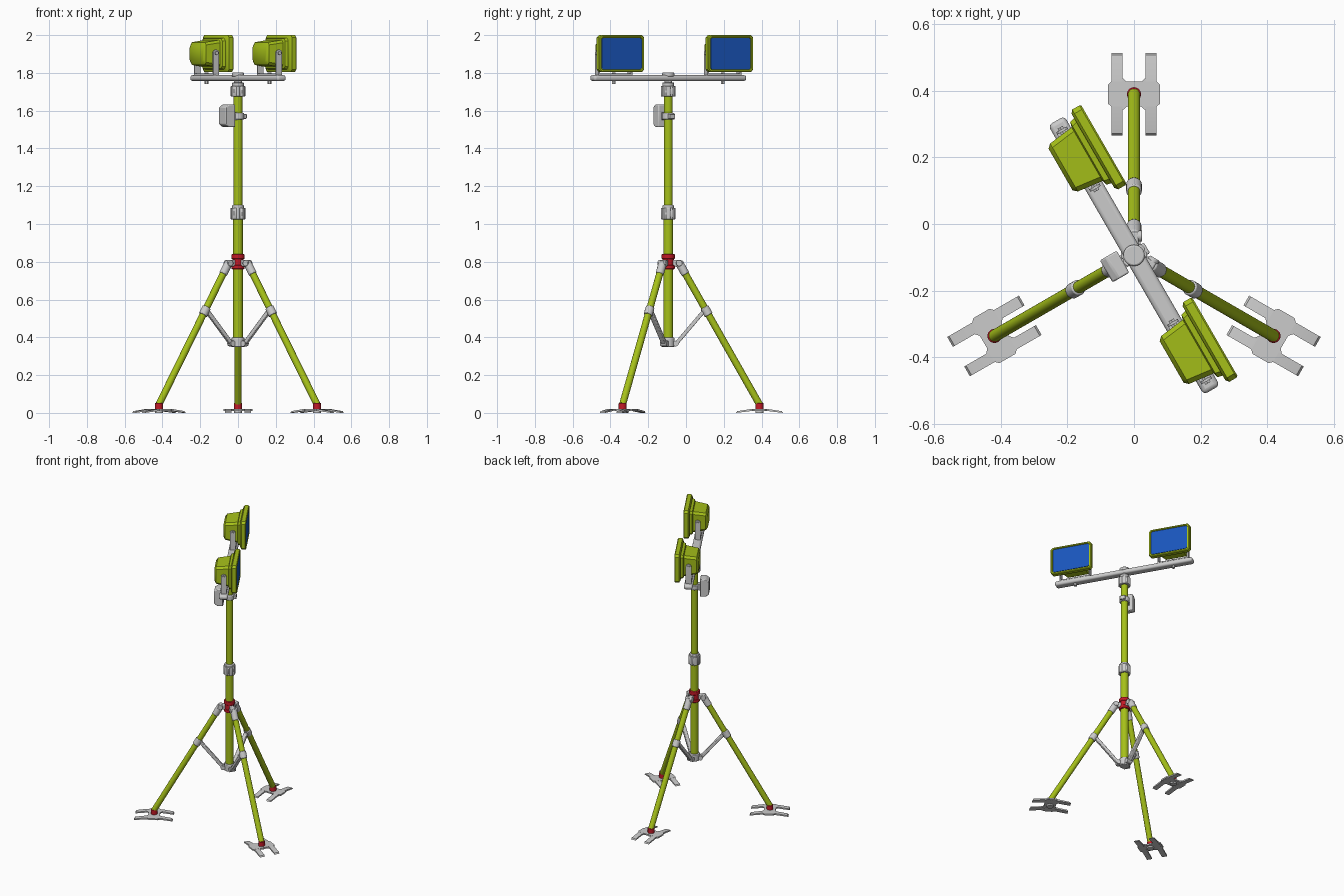
import bpy, bmesh
from math import radians, cos, sin, pi
from mathutils import Matrix, Vector

if "Cube" in bpy.data.objects:
    bpy.data.objects.remove(bpy.data.objects["Cube"])

COLORS = {"green": (0.38, 0.53, 0.01, 1), "red": (0.55, 0.01, 0.02, 1), "blue": (0.01, 0.09, 0.5, 1)}
MATS = {}
for n, c in COLORS.items():
    MATS[n] = bpy.data.materials.new(n)
    MATS[n].diffuse_color = c


def finish(name, bm, M, color=None, bevel=0, segs=2):
    bmesh.ops.recalc_face_normals(bm, faces=bm.faces)
    me = bpy.data.meshes.new(name)
    bm.to_mesh(me)
    bm.free()
    ob = bpy.data.objects.new(name, me)
    bpy.context.collection.objects.link(ob)
    ob.matrix_world = M
    if color:
        me.materials.append(MATS[color])
    if bevel:
        b = ob.modifiers.new("bevel", "BEVEL")
        b.width, b.segments = bevel, segs
    bpy.ops.object.select_all(action='DESELECT')
    ob.select_set(True)
    bpy.context.view_layer.objects.active = ob
    bpy.ops.object.shade_smooth_by_angle(angle=radians(35))
    return ob


def along(a, b):
    a, b = Vector(a), Vector(b)
    rot = Vector((0, 0, 1)).rotation_difference(b - a).to_matrix().to_4x4()
    return Matrix.Translation((a + b) / 2) @ rot, (b - a).length


def cyl(name, a, b, r, M, color=None, n=24, bevel=0):
    L, d = along(a, b)
    bm = bmesh.new()
    bmesh.ops.create_cone(bm, cap_ends=True, segments=n, radius1=r, radius2=r, depth=d, matrix=L)
    return finish(name, bm, M, color, bevel)


def box(name, lo, hi, M, color=None, bevel=0, segs=2):
    lo, hi = Vector(lo), Vector(hi)
    bm = bmesh.new()
    bmesh.ops.create_cube(bm, size=1, matrix=Matrix.Translation((lo + hi) / 2) @ Matrix.Diagonal((*(hi - lo), 1)))
    return finish(name, bm, M, color, bevel, segs)


def strut(name, a, b, w, t, M):
    L, d = along(a, b)
    bm = bmesh.new()
    bmesh.ops.create_cube(bm, size=1, matrix=L @ Matrix.Diagonal((t, w, d, 1)))
    return finish(name, bm, M, None, 0.004)


def prism(name, pts, vec, M, color=None, bevel=0):
    bm = bmesh.new()
    f = bm.faces.new([bm.verts.new(p) for p in pts])
    r = bmesh.ops.extrude_face_region(bm, geom=[f])
    bmesh.ops.translate(bm, vec=vec, verts=[v for v in r["geom"] if isinstance(v, bmesh.types.BMVert)])
    return finish(name, bm, M, color, bevel)


def loft(name, secs, M, color):
    # sections: x, half width, half height, corner cut
    bm = bmesh.new()
    rings = []
    for x, w, h, c in secs:
        q = [(w, h - c), (w - c, h), (c - w, h), (-w, h - c), (-w, c - h), (c - w, -h), (w - c, -h), (w, c - h)]
        rings.append([bm.verts.new((x, *p)) for p in q])
    for a, b in zip(rings, rings[1:]):
        for i in range(8):
            bm.faces.new((a[i], a[i - 1], b[i - 1], b[i]))
    bm.faces.new(rings[0])
    bm.faces.new(rings[-1])
    return finish(name, bm, M, color)


def knob(name, z0, z1, r, M, ribs=8):
    # ribbed clamping collar
    pts = []
    for i in range(ribs):
        for k, rr in ((-.3, 1), (.3, 1), (.38, .88), (.62, .88)):
            a = 2 * pi * (i + k) / ribs
            pts.append((r * rr * cos(a), r * rr * sin(a), z0))
    prism(name, pts, (0, 0, z1 - z0), M, None, 0.004)


C = Matrix.Translation((0, -0.094, 0))
H = C @ Matrix.Rotation(radians(30), 4, 'Z')   # head: x = beam direction, y = along the bar

# Mast
cyl("lower_mast", (0, 0, .35), (0, 0, 1.03), .026, C, "green")
cyl("upper_mast", (0, 0, 1.03), (0, 0, 1.68), .0235, C, "green")
cyl("top_mast", (0, 0, 1.68), (0, 0, 1.79), .021, C)
knob("middle_collar", 1.025, 1.085, .04, C)
cyl("middle_collar_lip", (0, 0, 1.08), (0, 0, 1.1), .031, C, bevel=.004)
knob("top_collar", 1.675, 1.73, .04, C)
cyl("top_collar_lip", (0, 0, 1.725), (0, 0, 1.75), .031, C, bevel=.004)
cyl("mast_cap", (0, 0, 1.78), (0, 0, 1.802), .032, C, bevel=.005)
cyl("base_hub", (0, 0, .348), (0, 0, .398), .034, C, bevel=.004)

# Red tripod head
cyl("tripod_head", (0, 0, .76), (0, 0, .84), .03, C, "red")
cyl("tripod_head_lower_flange", (0, 0, .762), (0, 0, .782), .035, C, "red", bevel=.003)
cyl("tripod_head_upper_flange", (0, 0, .815), (0, 0, .84), .035, C, "red", bevel=.003)

# Legs with pivots, braces and feet
for k in range(3):
    M = C @ Matrix.Rotation(radians(90 + 120 * k), 4, 'Z')
    top, foot = Vector((.06, 0, .79)), Vector((.483, 0, .045))
    at = lambda t: top.lerp(foot, t)
    cyl("leg", at(.06), foot, .0185, M, "green")
    cyl("leg_socket", at(-.01), at(.075), .022, M, bevel=.005)
    box("pivot_lug", (.02, -.014, .775), (.07, .014, .81), M, bevel=.005)
    cyl("pivot_pin", (.058, -.024, .793), (.058, .024, .793), .017, M, bevel=.003)
    cyl("leg_clamp", at(.31), at(.365), .0235, M, bevel=.004)
    strut("brace", (.038, 0, .362), (.185, 0, .535), .026, .02, M)
    cyl("brace_pin", (.04, -.019, .367), (.04, .019, .367), .015, M)
    F = M @ Matrix.Translation((.483, 0, 0))
    cyl("ankle", (0, 0, .018), (0, 0, .052), .021, F, "red", bevel=.003)
    cyl("foot_pad", (0, 0, 0), (0, 0, .02), .022, F)
    plate = [(.0375, .068), (.028, .078), (-.028, .078), (-.0375, .068)]
    plate += [(-x, -y) for x, y in plate]
    prism("foot_plate", [(x, y, .01) for x, y in plate], (0, 0, .01), F)
    arch = [(-.124, 0), (-.118, .009), (-.05, .0195), (.05, .0195), (.118, .009), (.124, 0), (.05, .009), (-.05, .009)]
    for y in (-.068, .034):
        prism("foot_prong", [(x, y, z) for x, z in arch], (0, .034, 0), F)
    for s in (-1, 1):   # gusset between prong roots
        prism("foot_gusset", [(s * .036, -.036, .011), (s * .036, .036, .011), (s * .048, .034, .011),
                              (s * .0375, .022, .011), (s * .0375, -.022, .011), (s * .048, -.034, .011)],
              (0, 0, .008), F)

# Crossbar
box("crossbar", (-.028, -.466, 1.757), (.028, .466, 1.788), H, bevel=.013, segs=3)

# Junction box on its clamp
cyl("box_clamp", (0, 0, 1.553), (0, 0, 1.587), .033, H, bevel=.004)
box("box_clamp_lug", (.02, -.018, 1.557), (.045, .018, 1.583), H, bevel=.004)
box("box_bracket", (-.045, -.02, 1.55), (-.01, .02, 1.59), H)
prism("junction_box", [(-.038, -.038, 1.513), (-.038, -.038, 1.633), (-.075, -.038, 1.633),
                       (-.096, -.038, 1.618), (-.096, -.038, 1.528), (-.075, -.038, 1.513)],
      (0, .076, 0), H, None, .005)

# Floodlights on yokes
for side in (-1, 1):
    Y = H @ Matrix.Translation((0, side * .333, 0))
    P = Y @ Matrix.Translation((0, 0, 1.902))
    loft("lamp_body", [(-.062, .072, .045, .014), (-.05, .083, .06, .014), (.03, .093, .072, .014),
                       (.034, .108, .08, .014), (.06, .115, .085, .014)], P, "green")
    loft("lamp_rim", [(.05, .128, .089, .014), (.058, .138, .0985, .014), (.083, .138, .0985, .014),
                      (.088, .134, .0945, .013), (.088, .126, .0875, .01), (.081, .123, .0845, .008)], P, "green")
    loft("lamp_glass", [(.079, .122, .083, .008), (.085, .122, .083, .008)], P, "blue")
    box("yoke_base", (-.018, -.103, 1.787), (.018, .103, 1.796), Y)
    for s in (-1, 1):
        y0, y1 = sorted((s * .095, s * .103))
        box("yoke_arm", (-.018, y0, 1.787), (.018, y1, 1.905), Y)
        cyl("yoke_arm_end", (0, y0, 1.905), (0, y1, 1.905), .018, Y)
        cyl("yoke_bolt", (0, s * .08, 1.905), (0, s * .11, 1.905), .01, Y, n=6)
    cyl("yoke_mount_bolt", (0, 0, 1.742), (0, 0, 1.803), .011, Y, n=6)

for m in bpy.data.materials:
    if m.users and not m.is_grease_pencil:
        m.use_nodes = True
        m.node_tree.nodes["Principled BSDF"].inputs["Base Color"].default_value = m.diffuse_color
